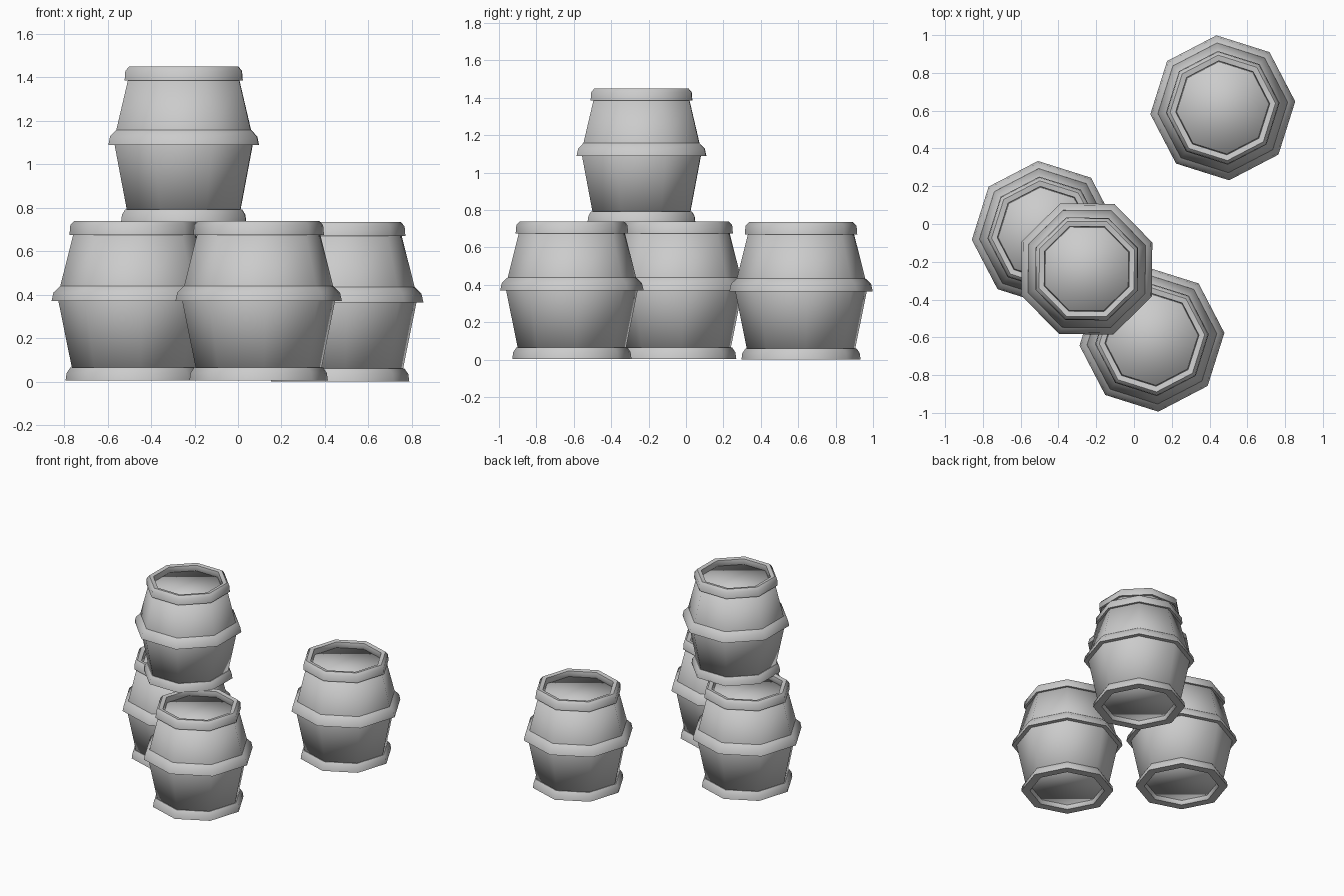
import bpy
import bmesh
from math import cos, sin, tau, radians

SIDES = 8

default = bpy.data.objects.get("Cube")
if default:
    bpy.data.objects.remove(default, do_unlink=True)

grey = bpy.data.materials.new("plain grey")
grey.use_nodes = True
colour = (0.6, 0.6, 0.6, 1)
grey.diffuse_color = colour
grey.node_tree.nodes["Principled BSDF"].inputs["Base Color"].default_value = colour


def lathe(name, profile, ring):
    """Spin (radius, height) points; a ring closes on itself, otherwise ends are capped."""
    bm = bmesh.new()
    loops = [[bm.verts.new((r * cos(tau * i / SIDES), r * sin(tau * i / SIDES), z))
              for i in range(SIDES)] for r, z in profile]
    pairs = list(zip(loops, loops[1:]))
    if ring:
        pairs.append((loops[-1], loops[0]))
    else:
        bm.faces.new(loops[0][::-1])
        bm.faces.new(loops[-1])
    for low, high in pairs:
        for i in range(SIDES):
            j = (i + 1) % SIDES
            bm.faces.new((low[i], low[j], high[j], high[i]))
    bmesh.ops.recalc_face_normals(bm, faces=bm.faces)
    mesh = bpy.data.meshes.new(name)
    bm.to_mesh(mesh)
    bm.free()
    mesh.materials.append(grey)
    mesh.shade_smooth()
    return mesh


# Barrel parts: staved body with recessed ends, and three hoops
body = lathe("barrel_body", [(0.285, 0.03), (0.357, 0.385), (0.28, 0.69)], False)
hoops = {
    "base_hoop": [(0.26, 0.0), (0.32, 0.0), (0.315, 0.035), (0.298, 0.06), (0.25, 0.05), (0.25, 0.015)],
    "middle_hoop": [(0.34, 0.365), (0.385, 0.365), (0.376, 0.405), (0.345, 0.435)],
    "top_hoop": [(0.26, 0.67), (0.302, 0.67), (0.298, 0.715), (0.28, 0.735), (0.25, 0.73), (0.245, 0.69)],
}
parts = {"body": body}
parts.update({name: lathe(name, profile, True) for name, profile in hoops.items()})

# Three barrels on the ground and one stacked on top
barrels = {
    "back_barrel": ((0.47, 0.615, 0), 5, 1),
    "front_barrel": ((0.095, -0.61, 0.005), 5, 1),
    "right_barrel": ((-0.475, -0.05, 0.005), 5, 1),
    "stacked_barrel": ((-0.25, -0.238, 0.735), 22, 0.972),
}
for barrel, (place, turn, size) in barrels.items():
    for part, mesh in parts.items():
        obj = bpy.data.objects.new(f"{barrel}_{part}", mesh)
        bpy.context.collection.objects.link(obj)
        obj.location = place
        obj.rotation_euler.z = radians(turn)
        obj.scale = (size, size, size)
        # Hoops keep crisp rims while their sides stay rounded
        if part != "body":
            obj.data = mesh.copy()
            bpy.ops.object.select_all(action="DESELECT")
            obj.select_set(True)
            bpy.context.view_layer.objects.active = obj
            bpy.ops.object.shade_smooth_by_angle(angle=radians(50))
